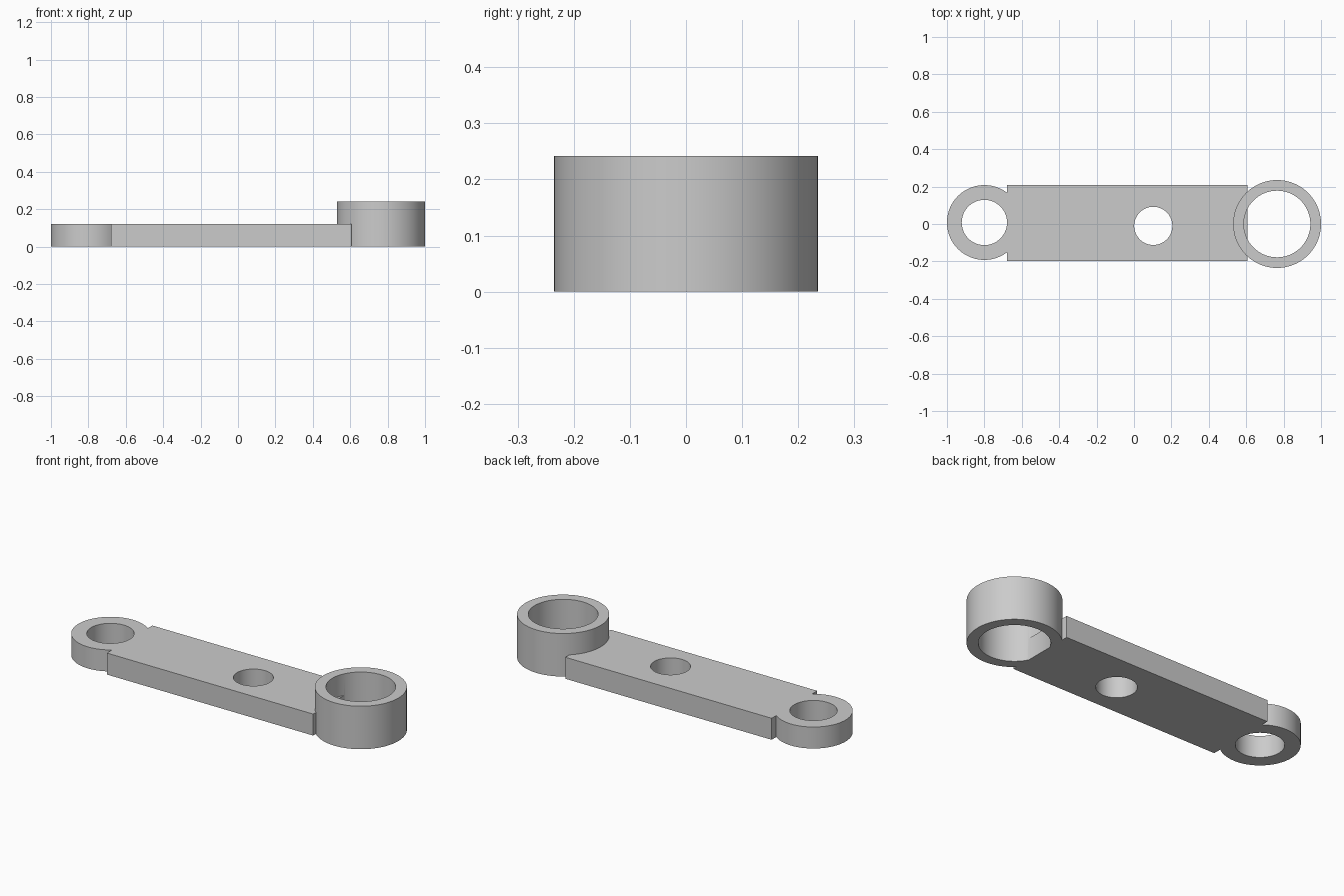
import bpy, bmesh
from mathutils import Matrix

cube = bpy.data.objects.get("Cube")
if cube:
    bpy.data.objects.remove(cube, do_unlink=True)

ARM_H, BOSS_H = 0.121, 0.242
SIDES = 96

grey = bpy.data.materials.new("plain_grey")
grey.use_nodes = True
colour = (0.6, 0.6, 0.6, 1)
grey.diffuse_color = colour
grey.node_tree.nodes["Principled BSDF"].inputs["Base Color"].default_value = colour


def add_object(name, bm):
    mesh = bpy.data.meshes.new(name)
    bm.to_mesh(mesh)
    bm.free()
    mesh.materials.append(grey)
    obj = bpy.data.objects.new(name, mesh)
    bpy.context.collection.objects.link(obj)
    return obj


def box(name, x0, x1, y0, y1, height):
    bm = bmesh.new()
    place = Matrix.Translation(((x0 + x1) / 2, (y0 + y1) / 2, height / 2))
    size = Matrix.Diagonal((x1 - x0, y1 - y0, height, 1))
    bmesh.ops.create_cube(bm, size=1, matrix=place @ size)
    return add_object(name, bm)


def cylinder(name, x, y, radius, z0, z1):
    bm = bmesh.new()
    bmesh.ops.create_cone(bm, cap_ends=True, segments=SIDES, radius1=radius,
                          radius2=radius, depth=z1 - z0,
                          matrix=Matrix.Translation((x, y, (z0 + z1) / 2)))
    return add_object(name, bm)


def combine(target, other, operation):
    mod = target.modifiers.new(operation.lower(), "BOOLEAN")
    mod.operation, mod.solver, mod.object = operation, "EXACT", other
    bpy.context.view_layer.objects.active = target
    bpy.ops.object.modifier_apply(modifier=mod.name)
    bpy.data.objects.remove(other, do_unlink=True)


def ring(name, x, y, outer, inner, height):
    body = cylinder(name, x, y, outer, 0, height)
    combine(body, cylinder("bore", x, y, inner, -0.1, height + 0.1), "DIFFERENCE")
    return body


# Flat arm with its middle hole; its end pokes slightly into the boss bore
arm = box("link_arm", -0.679, 0.606, -0.197, 0.208, ARM_H)
combine(arm, cylinder("middle_hole", 0.103, -0.01, 0.102, -0.1, 0.3), "DIFFERENCE")

# Thin eye at one end, tall boss at the other
combine(arm, ring("small_eye", -0.8, 0.008, 0.2, 0.121, ARM_H), "UNION")
combine(arm, ring("tall_boss", 0.765, 0, 0.235, 0.178, BOSS_H), "UNION")

# Smooth round walls, crisp edges
bpy.ops.object.select_all(action="DESELECT")
arm.select_set(True)
bpy.context.view_layer.objects.active = arm
bpy.ops.object.shade_smooth_by_angle(angle=0.5)
